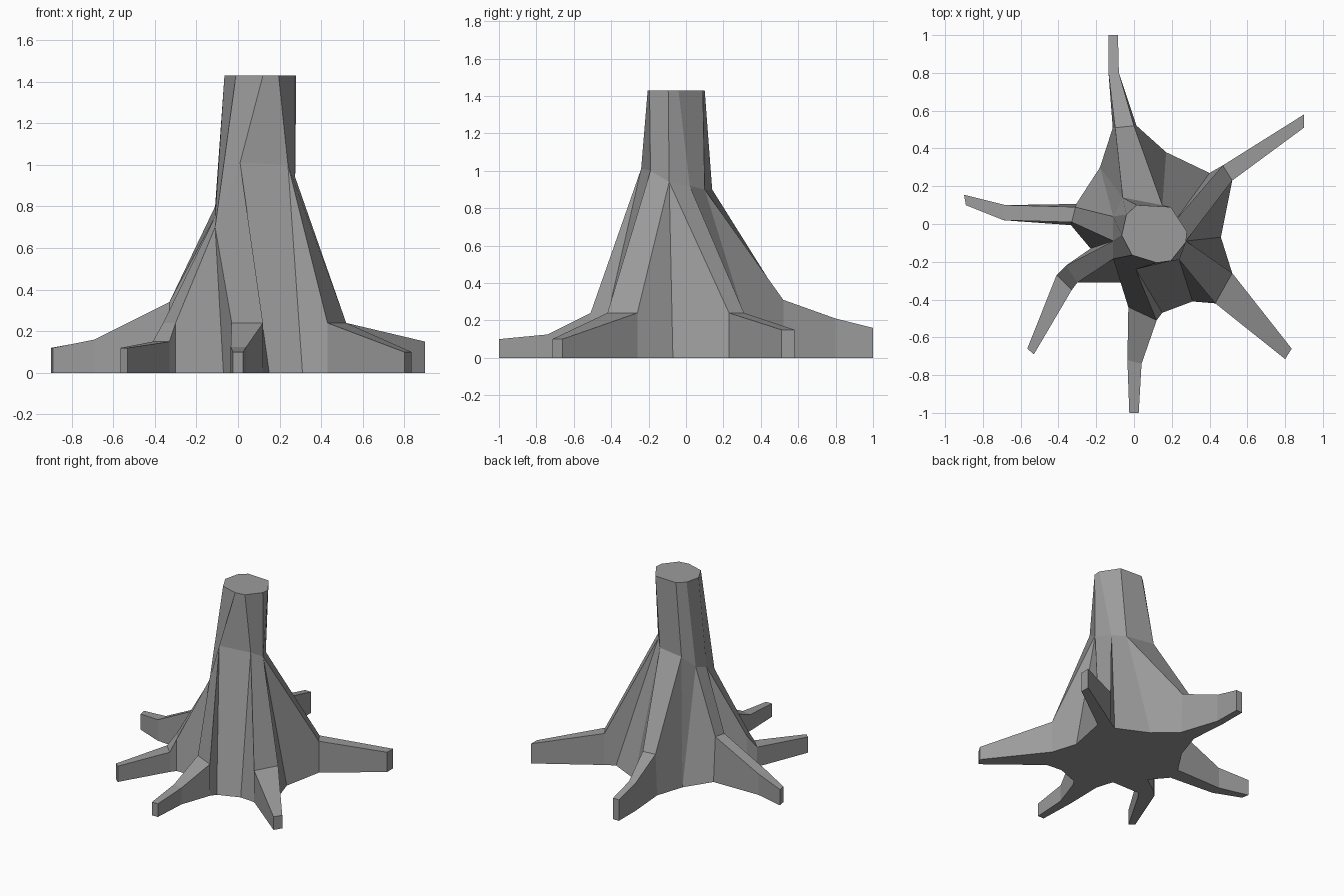
import bpy
import bmesh
from mathutils import Vector

default_cube = bpy.data.objects.get("Cube")
if default_cube:
    bpy.data.objects.remove(default_cube, do_unlink=True)


def make_material(name, colour):
    material = bpy.data.materials.new(name)
    material.use_nodes = True
    material.diffuse_color = colour
    material.node_tree.nodes["Principled BSDF"].inputs["Base Color"].default_value = colour
    return material


# Trunk: a lower ring where the roots spread out, and the cut top
TOP = 1.43
waist = [(.15, .1, .9), (-.06, .14, .9), (-.11, .04, .8), (-.11, -.09, .75), (-.11, -.185, .7),
         (.01, -.24, 1.01), (.24, -.19, 1), (.275, -.09, .94), (.22, .02, .92)]
crown = [(.195, .09), (.015, .1), (-.04, .05), (-.065, -.06), (-.01, -.165),
         (.12, -.205), (.195, -.195), (.275, -.095), (.28, -.04)]

# Roots, counter-clockwise: waist corners, foot flare, sections (side a, side b, height),
# and the ground points of the hollow that follows
roots = [
    dict(corners=(0, 1), flare=1.25, hollow=[(-.18, .3)],                  # back
         sections=[(0, .52, -.1, .51, .31), (-.08, .8, -.135, .8, .21), (-.085, 1, -.135, 1, .16)]),
    dict(corners=(2, 3), flare=1.4, hollow=[(-.23, -.13)],                 # right
         sections=[(-.31, .09, -.33, .01, .34), (-.68, .1, -.69, .02, .16), (-.9, .155, -.89, .1, .12)]),
    dict(corners=(3, 4), flare=1, hollow=[(-.07, -.31)],                   # front right
         sections=[(-.36, -.22, -.3, -.31, .24), (-.41, -.27, -.33, -.35, .15),
                   (-.565, -.66, -.53, -.69, .12)]),
    dict(corners=(4, 5), flare=1, hollow=[(.15, -.47), (.31, -.41)],       # front
         sections=[(-.03, -.44, .12, -.51, .24), (-.035, -.72, .04, -.74, .125),
                   (-.025, -1, .025, -1, .1)]),
    dict(corners=(6, 7), flare=1, hollow=[(.46, -.07)],                    # front left
         sections=[(.43, -.42, .52, -.26, .24), (.8, -.715, .835, -.66, .1)]),
    dict(corners=(7, 8), flare=1, hollow=[(.4, .27), (.17, .38)],          # back left
         sections=[(.52, .23, .47, .31, .24), (.9, .51, .9, .58, .15)]),
]

bm = bmesh.new()


def add_face(*verts):
    """Make a face, dropping repeated corners."""
    corners = list(dict.fromkeys(verts))
    if len(corners) > 2:
        bm.faces.new(corners)


def add_section(ax, ay, bx, by, height, flare):
    """Top pair and ground pair of one root cross-section."""
    a, b = Vector((ax, ay, 0)), Vector((bx, by, 0))
    middle = (a + b) / 2
    lift = Vector((0, 0, height))
    tops = [bm.verts.new(p + lift) for p in (a, b)]
    feet = [bm.verts.new(middle + (p - middle) * flare) for p in (a, b)]
    return tops + feet


waist_verts = [bm.verts.new(p) for p in waist]
crown_verts = [bm.verts.new((x, y, TOP)) for x, y in crown]

# Upper trunk walls and cut top
for i in range(len(waist)):
    j = (i + 1) % len(waist)
    add_face(waist_verts[i], waist_verts[j], crown_verts[j], crown_verts[i])
add_face(*crown_verts)

# Roots: top strip, two side walls and a blunt tip
outline = []
for root in roots:
    rings = [add_section(*section, root["flare"] if n == 0 else 1)
             for n, section in enumerate(root["sections"])]
    root["start"] = rings[0]
    first, last = (waist_verts[c] for c in root["corners"])
    add_face(first, rings[0][0], rings[0][1], last)
    for (a, b, fa, fb), (c, d, fc, fd) in zip(rings, rings[1:]):
        add_face(a, c, d, b)
        add_face(fa, fc, c, a)
        add_face(b, d, fd, fb)
    a, b, fa, fb = rings[-1]
    add_face(a, fa, fb, b)
    root["ground"] = [bm.verts.new((x, y, 0)) for x, y in root["hollow"]]
    outline += [r[2] for r in rings] + [r[3] for r in reversed(rings)] + root["ground"]

# Hollows of the trunk between neighbouring roots
for root, following in zip(roots, roots[1:] + roots[:1]):
    left = waist_verts[root["corners"][1]]
    right = waist_verts[following["corners"][0]]
    ground = root["ground"]
    add_face(left, root["start"][1], root["start"][3], ground[0])
    add_face(left, *ground, right)
    add_face(right, ground[-1], following["start"][2], following["start"][0])

# Flat underside
add_face(*outline)
bmesh.ops.recalc_face_normals(bm, faces=bm.faces)

mesh = bpy.data.meshes.new("tree_stump")
bm.to_mesh(mesh)
bm.free()
mesh.materials.append(make_material("grey bark", (.33, .33, .33, 1)))
stump = bpy.data.objects.new("tree_stump", mesh)
bpy.context.collection.objects.link(stump)
